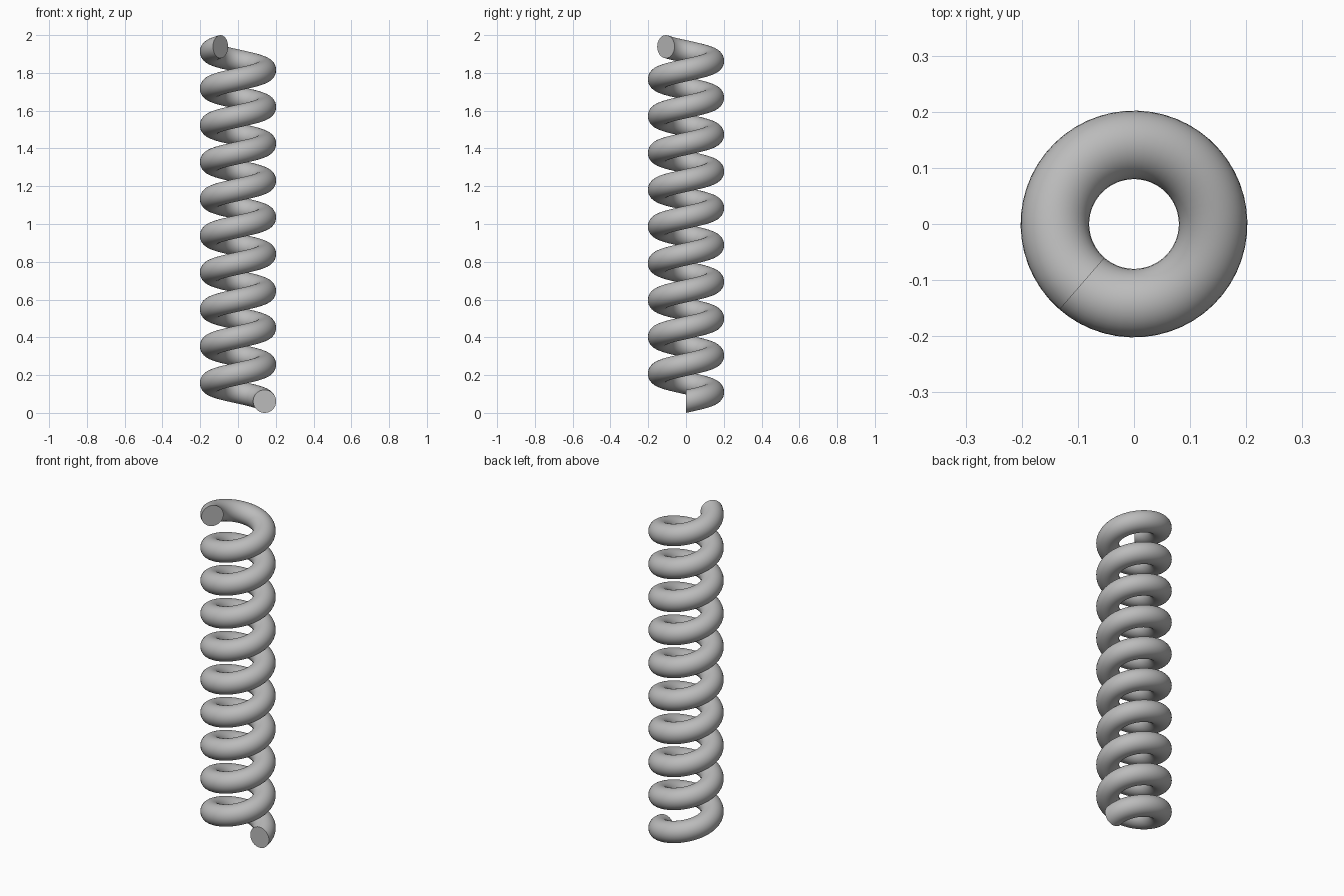
import bpy
import bmesh
from math import radians, pi
from mathutils import Matrix, Vector

default = bpy.data.objects.get("Cube")
if default:
    bpy.data.objects.remove(default, do_unlink=True)

WIRE = 0.061          # radius of the round wire
COIL = 0.141          # radius of the coil centre line
SWEEP = 9 * 360 + 229  # degrees from bottom end to top end
RISE = 2 - 2 * WIRE
STEPS = 520

# Wire material
steel = bpy.data.materials.new("grey_steel")
steel.use_nodes = True
grey = (0.5, 0.5, 0.5, 1)
steel.diffuse_color = grey
steel.node_tree.nodes["Principled BSDF"].inputs["Base Color"].default_value = grey

# Upright circular section at the bottom end of the wire
bm = bmesh.new()
place = Matrix.Translation((COIL, 0, WIRE)) @ Matrix.Rotation(pi / 2, 4, "X")
bmesh.ops.create_circle(bm, segments=32, radius=WIRE, matrix=place)

# Sweep the section up the helix
bmesh.ops.spin(bm, geom=bm.verts[:] + bm.edges[:], cent=Vector(), axis=(0, 0, 1),
               dvec=(0, 0, RISE / STEPS), angle=radians(SWEEP), steps=STEPS)

# Flat caps on both cut ends
rims = [e for e in bm.edges if e.is_boundary]
bmesh.ops.holes_fill(bm, edges=rims, sides=0)
bmesh.ops.recalc_face_normals(bm, faces=bm.faces[:])

mesh = bpy.data.meshes.new("coil_spring")
bm.to_mesh(mesh)
bm.free()
mesh.materials.append(steel)
spring = bpy.data.objects.new("coil_spring", mesh)
bpy.context.collection.objects.link(spring)

# Smooth wire with crisp cap edges
bpy.ops.object.select_all(action="DESELECT")
spring.select_set(True)
bpy.context.view_layer.objects.active = spring
bpy.ops.object.shade_smooth_by_angle(angle=radians(40))
